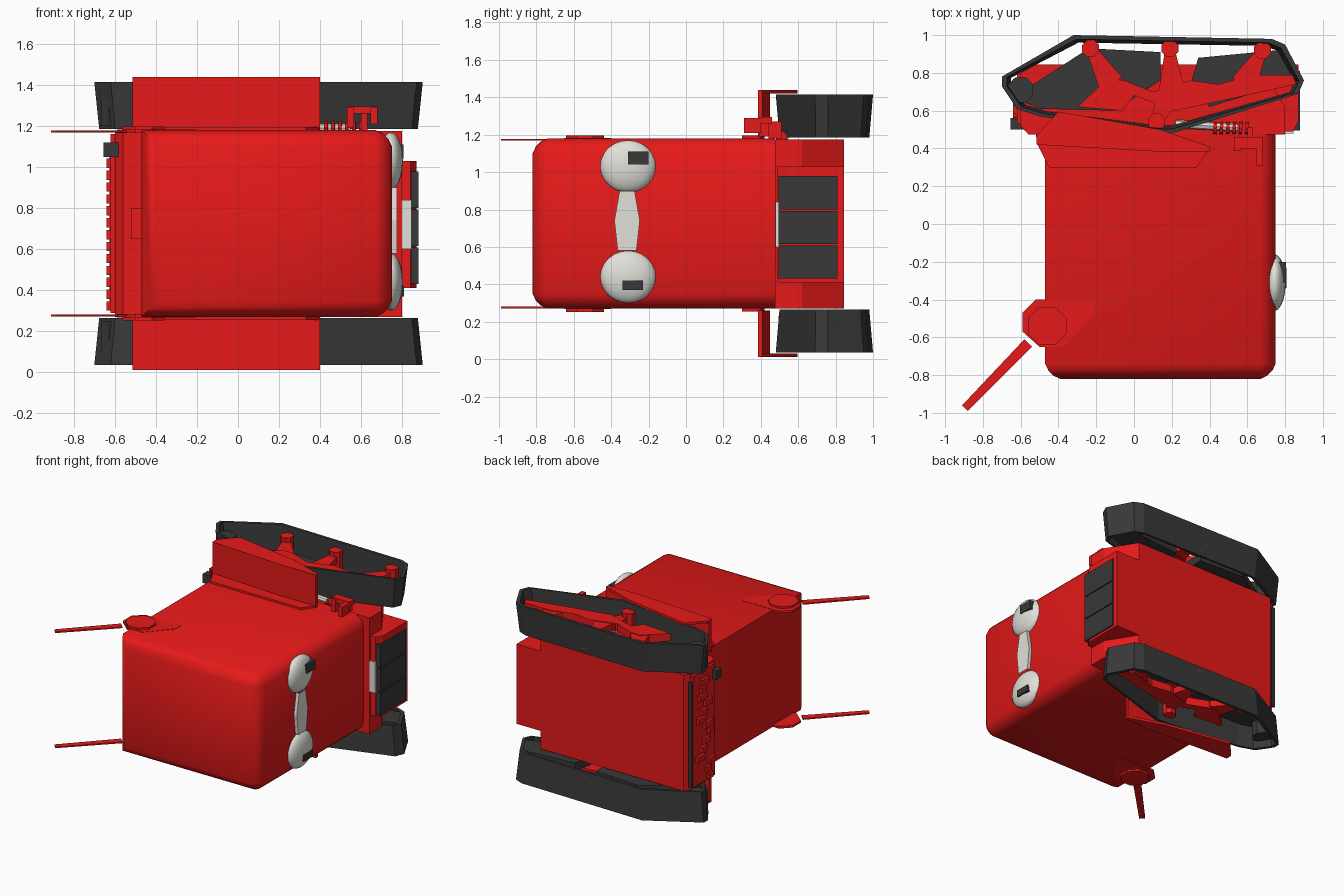
import bpy, bmesh, math, random
from mathutils import Vector, Matrix

if "Cube" in bpy.data.objects:
    bpy.data.objects.remove(bpy.data.objects["Cube"])

random.seed(4)
MID = 0.725          # symmetry plane (the model lies on its side)


def material(name, c):
    m = bpy.data.materials.new(name)
    m.diffuse_color = (*c, 1)
    m.use_nodes = True
    m.node_tree.nodes["Principled BSDF"].inputs["Base Color"].default_value = m.diffuse_color
    return m


RED = material("red_paint", (0.8, 0.01, 0.01))
DARK = material("dark_rubber", (0.04, 0.04, 0.04))
WHITE = material("off_white", (0.75, 0.75, 0.7))


def finish(name, bm, mat, mirror=False, smooth=False):
    if mirror:
        d = bmesh.ops.duplicate(bm, geom=bm.verts[:] + bm.edges[:] + bm.faces[:])
        for v in d["geom"]:
            if isinstance(v, bmesh.types.BMVert):
                v.co.z = 2 * MID - v.co.z
    bmesh.ops.recalc_face_normals(bm, faces=bm.faces[:])
    me = bpy.data.meshes.new(name)
    bm.to_mesh(me)
    bm.free()
    ob = bpy.data.objects.new(name, me)
    bpy.context.collection.objects.link(ob)
    me.materials.append(mat)
    if smooth:
        bpy.context.view_layer.objects.active = ob
        bpy.ops.object.select_all(action='DESELECT')
        ob.select_set(True)
        bpy.ops.object.shade_smooth_by_angle(angle=math.radians(40))
    return ob


def add_prism(bm, pts, z0, z1):
    lo = [bm.verts.new((x, y, z0)) for x, y in pts]
    hi = [bm.verts.new((x, y, z1)) for x, y in pts]
    bm.faces.new(lo)
    bm.faces.new(hi)
    n = len(pts)
    for i in range(n):
        j = (i + 1) % n
        bm.faces.new((lo[i], lo[j], hi[j], hi[i]))


def prism(name, pts, z0, z1, mat, mirror=False):
    bm = bmesh.new()
    add_prism(bm, pts, z0, z1)
    return finish(name, bm, mat, mirror)


def add_box(bm, x0, x1, y0, y1, z0, z1):
    add_prism(bm, [(x0, y0), (x1, y0), (x1, y1), (x0, y1)], z0, z1)


def boxes(name, dims, mat, mirror=False):
    bm = bmesh.new()
    for d in dims:
        add_box(bm, *d)
    return finish(name, bm, mat, mirror)


def add_rod(bm, a, b, r, n=8):
    a, b = Vector(a), Vector(b)
    q = (b - a).to_track_quat('Z', 'Y').to_matrix().to_4x4()
    bmesh.ops.create_cone(bm, cap_ends=True, segments=n, radius1=r, radius2=r,
                          depth=(b - a).length, matrix=Matrix.Translation((a + b) / 2) @ q)


def disc(x, y, r, n=8):
    return [(x + r * math.cos(2 * math.pi * (i + .5) / n),
             y + r * math.sin(2 * math.pi * (i + .5) / n)) for i in range(n)]


# main box body: rounded on the front and right-hand edges
bm = bmesh.new()
add_box(bm, -0.47, 0.75, -0.82, 0.475, 0.27, 1.18)
edges = []
for e in bm.edges:
    a, b = (v.co for v in e.verts)
    if (a.y < -0.8 and b.y < -0.8) or (a.x > 0.7 and b.x > 0.7 and abs(a.y - b.y) > 0.1):
        edges.append(e)
bmesh.ops.bevel(bm, geom=edges, offset=0.08, segments=3, profile=0.4, affect='EDGES')
finish("body", bm, RED, smooth=True)

# chassis behind the body
prism("chassis", [(-0.56, 0.475), (0.80, 0.475), (0.80, 0.62), (0.66, 0.845), (-0.57, 0.845),
                  (-0.60, 0.80), (-0.60, 0.52)], 0.27, 1.175, RED)
prism("nose_block", [(0.6, 0.49), (0.84, 0.49), (0.87, 0.54), (0.87, 0.845), (0.6, 0.845)],
      0.41, 1.03, RED)
boxes("nose_panel", [(0.80, 0.88, 0.495, 0.81, 0.43 + i * 0.185, 0.608 + i * 0.185)
                     for i in range(3)], DARK)
boxes("nose_strip", [(0.80, 0.845, 0.478, 0.495, 0.60, 0.84)], WHITE)

# small machinery on the left end of the chassis
dims = [(-0.62, -0.58, 0.53, 0.80, 0.29, 1.16)]
for i in range(14):
    z, y = 0.30 + i * 0.058, random.uniform(0.54, 0.68)
    dims.append((-0.64, -0.60, y, y + random.uniform(0.05, 0.11), z, z + 0.045))
boxes("end_machinery", dims, RED)
boxes("end_fittings", [(-0.655, -0.57, 0.50, 0.56, 1.05, 1.12),
                       (-0.625, -0.60, 0.81, 0.825, 0.30, 1.12)], DARK)
prism("latch", [(-0.52, 0.46), (-0.47, 0.46), (-0.47, 0.49), (-0.52, 0.49)], 0.65, 0.80, RED)

# eyes with pupils and bridge
bm = bmesh.new()
bmesh.ops.create_uvsphere(bm, u_segments=20, v_segments=12, radius=1,
                          matrix=Matrix.Translation((0.745, -0.31, 1.02))
                          @ Matrix.Diagonal((0.058, 0.15, 0.14, 1)))
finish("eyes", bm, WHITE, mirror=True, smooth=True).data.transform(Matrix.Translation((0, 0, 0.01)))
boxes("pupils", [(0.77, 0.806, -0.31, -0.20, 1.04, 1.11),
                 (0.77, 0.808, -0.34, -0.23, 0.37, 0.42)], DARK)
bm = bmesh.new()
for z0, z1, h in ((0.58, 0.74, 0.055), (0.74, 0.90, 0.055)):
    w0, w1 = (0.05, 0.068) if z0 < 0.7 else (0.068, 0.04)
    vs = [bm.verts.new((x, -0.315 + s * w, z)) for z, w in ((z0, w0), (z1, w1))
          for x, s in ((0.74, -1), (0.775, -1), (0.775, 1), (0.74, 1))]
    for i in range(4):
        j = (i + 1) % 4
        bm.faces.new((vs[i], vs[j], vs[4 + j], vs[4 + i]))
finish("eye_bridge", bm, WHITE)

# arms: shoulder plate, hub and thin rod
prism("shoulder_plate", [(-0.52, -0.40), (-0.21, -0.40), (-0.21, -0.47), (-0.37, -0.65),
                         (-0.50, -0.65), (-0.59, -0.57), (-0.59, -0.47)],
      1.165, 1.182, RED, True)
prism("shoulder_hub", disc(-0.46, -0.54, 0.11), 1.175, 1.197, RED, True)
prism("arm_rod", [(-0.54, -0.65), (-0.58, -0.61), (-0.91, -0.96), (-0.88, -0.99)],
      1.168, 1.178, RED, True)

# track belts: closed bands, slightly wider at the outside
path = [(-0.70, 0.78), (-0.32, 1.0), (0.73, 0.98), (0.80, 0.95), (0.90, 0.76), (0.87, 0.69),
        (0.20, 0.48), (0.10, 0.485), (-0.50, 0.57), (-0.62, 0.61), (-0.70, 0.73)]
cen = Vector((0.1, 0.74))
bm = bmesh.new()
rings = []
for inset, z in ((0.02, 1.185), (0, 1.415), (0.022, 1.415), (0.04, 1.185)):
    ring = []
    for p in path:
        d = (Vector(p) - cen)
        s = Vector((1 - inset / 0.8 * 1.2, 1 - inset / 0.26))
        ring.append(bm.verts.new((cen.x + d.x * s.x, cen.y + d.y * s.y, z)))
    rings.append(ring)
n = len(path)
for k in range(4):
    a, b = rings[k], rings[(k + 1) % 4]
    for i in range(n):
        j = (i + 1) % n
        bm.faces.new((a[i], a[j], b[j], b[i]))
finish("track_belts", bm, DARK, True)

# dark plates and wheel inside each belt
bm = bmesh.new()
add_prism(bm, [(-0.64, 0.67), (-0.24, 0.93), (0.14, 0.91), (0.14, 0.76), (-0.10, 0.60),
               (-0.50, 0.61)], 1.19, 1.25)
add_prism(bm, [(0.30, 0.74), (0.34, 0.88), (0.76, 0.92), (0.85, 0.76), (0.40, 0.62)], 1.19, 1.25)
add_prism(bm, disc(-0.60, 0.71, 0.072), 1.2, 1.36)
finish("track_inner_plates", bm, DARK, True)

# red suspension frame: bar with arms and wheel hubs
bm = bmesh.new()
add_prism(bm, [(-0.30, 0.62), (-0.14, 0.77), (-0.05, 0.76), (0.10, 0.70), (0.30, 0.76), (0.45, 0.74),
               (0.62, 0.79), (0.84, 0.79), (0.86, 0.74), (0.50, 0.66), (0.22, 0.60), (0.0, 0.68),
               (-0.06, 0.60)], 1.28, 1.34, )
for tip, root in (((-0.23, 0.93), (-0.12, 0.74)), ((0.19, 0.93), (0.20, 0.70)),
                  ((0.68, 0.92), (0.58, 0.74)), ((0.12, 0.54), (0.18, 0.68))):
    t, r = Vector(tip), Vector(root)
    s = (t - r).normalized().orthogonal()
    add_prism(bm, [t + s * .025, t - s * .025, r - s * .07, r + s * .07], 1.285, 1.335)
    add_prism(bm, disc(*tip, 0.048), 1.22, 1.37)
finish("track_frame", bm, RED, True)

# fenders: wall, cap and lower flange
prism("fender_wall", [(-0.515, 0.42), (0.10, 0.385), (0.40, 0.385), (0.40, 0.41), (0.10, 0.41),
                      (-0.515, 0.45)], 1.19, 1.43, RED, True)
prism("fender_cap", [(-0.515, 0.42), (0.10, 0.385), (0.40, 0.385), (0.40, 0.41), (0.14, 0.50),
                     (-0.40, 0.595), (-0.515, 0.47)], 1.42, 1.438, RED, True)
prism("fender_flange", [(-0.51, 0.42), (-0.45, 0.30), (0.33, 0.30), (0.40, 0.40), (0.30, 0.42)],
      1.17, 1.195, RED, True)

# small joint and piston on the upper side
boxes("side_joint", [(0.53, 0.68, 0.40, 0.46, 1.26, 1.295), (0.53, 0.565, 0.39, 0.46, 1.19, 1.29),
                     (0.645, 0.68, 0.31, 0.40, 1.21, 1.29), (0.60, 0.63, 0.44, 0.51, 1.18, 1.27)], RED)
bm = bmesh.new()
add_rod(bm, (0.22, 0.53, 1.19), (0.55, 0.51, 1.19), 0.022)
finish("piston", bm, WHITE)
bm = bmesh.new()
for i in range(6):
    x = 0.42 + i * 0.034
    add_rod(bm, (x, 0.508, 1.19), (x + 0.018, 0.507, 1.19), 0.032)
finish("piston_spring", bm, RED)
